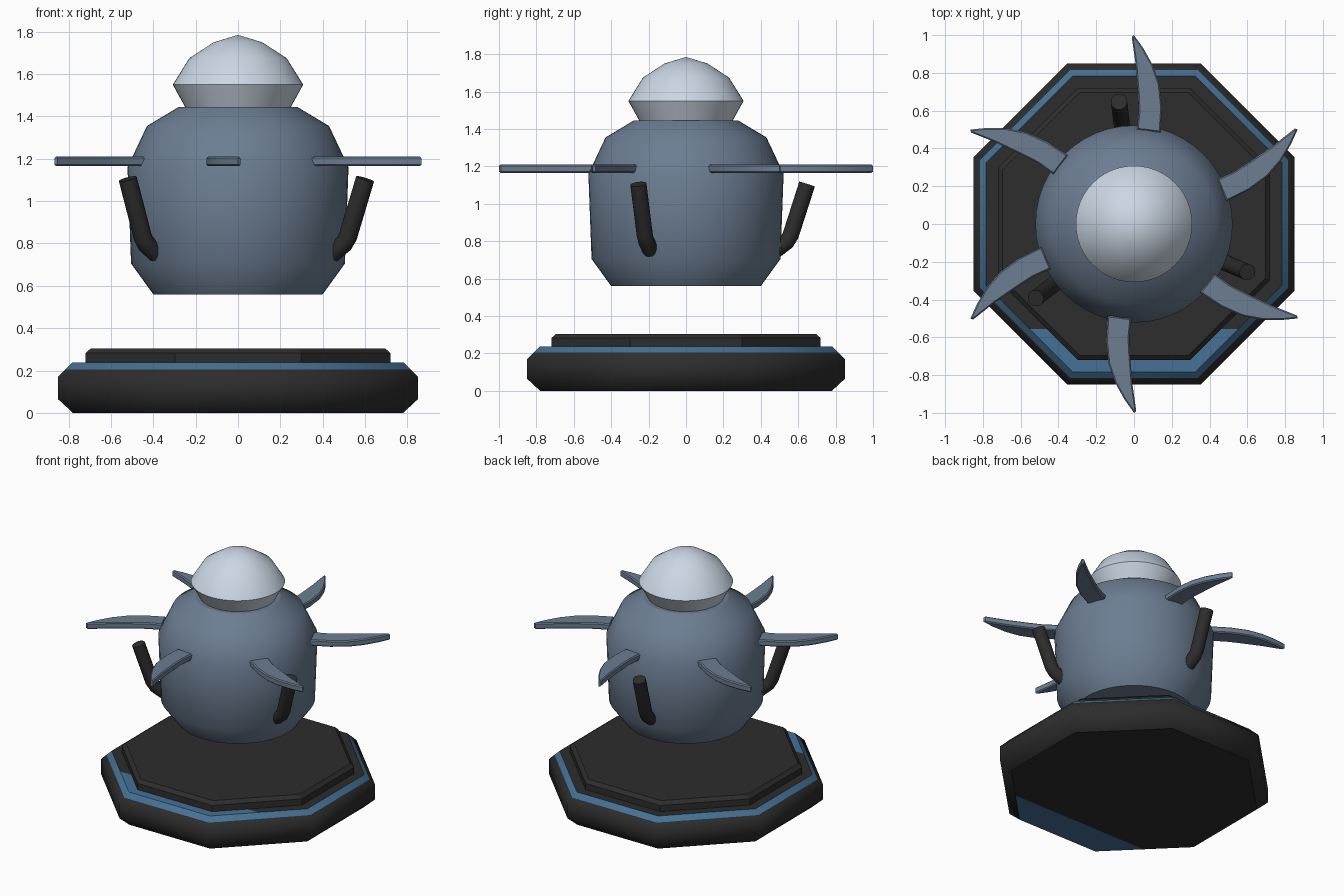
import bpy, bmesh, math
from mathutils import Matrix, Vector

if "Cube" in bpy.data.objects:
    bpy.data.objects.remove(bpy.data.objects["Cube"])


def material(name, rgb):
    m = bpy.data.materials.new(name)
    m.diffuse_color = (*rgb, 1)
    m.use_nodes = True
    m.node_tree.nodes["Principled BSDF"].inputs["Base Color"].default_value = m.diffuse_color
    return m


DARK = material("charcoal", (0.026, 0.026, 0.026))
BLUE = material("blue", (0.06, 0.165, 0.30))
SLATE = material("slate", (0.15, 0.205, 0.285))
PALE = material("pale_grey", (0.60, 0.68, 0.78))


def finish(name, bm, mats, angle):
    bmesh.ops.recalc_face_normals(bm, faces=bm.faces)
    me = bpy.data.meshes.new(name)
    bm.to_mesh(me)
    bm.free()
    for m in mats:
        me.materials.append(m)
    ob = bpy.data.objects.new(name, me)
    bpy.context.collection.objects.link(ob)
    bpy.ops.object.select_all(action='DESELECT')
    ob.select_set(True)
    bpy.context.view_layer.objects.active = ob
    bpy.ops.object.shade_smooth_by_angle(angle=math.radians(angle))
    # level faces stay flat
    for p in me.polygons:
        if abs(p.normal.z) > 0.97:
            p.use_smooth = False
    return ob


def lathe(profile, sides, flats=False):
    """Stack rings of (radius, z); flats=True treats radius as apothem."""
    bm = bmesh.new()
    k = 1 / math.cos(math.pi / sides) if flats else 1
    off = 0.5 if flats else 0
    rings = []
    for r, z in profile:
        if r == 0:
            rings.append([bm.verts.new((0, 0, z))])
            continue
        rings.append([bm.verts.new((r * k * math.cos(2 * math.pi * (i + off) / sides),
                                    r * k * math.sin(2 * math.pi * (i + off) / sides), z))
                      for i in range(sides)])
    for a, b in zip(rings, rings[1:]):
        for i in range(sides):
            j = (i + 1) % sides
            if len(b) == 1:
                bm.faces.new((a[i], a[j], b[0]))
            else:
                bm.faces.new((a[i], a[j], b[j], b[i]))
    bm.faces.new(rings[0])
    if len(rings[-1]) > 1:
        bm.faces.new(rings[-1])
    return bm


# Octagonal base with blue trim and blue front segment
bm = lathe([(0.78, 0), (0.85, 0.065), (0.85, 0.17), (0.815, 0.205), (0.783, 0.237)], 8, True)
bmesh.ops.bisect_plane(bm, geom=bm.verts[:] + bm.edges[:] + bm.faces[:],
                       plane_co=(0, -0.555, 0), plane_no=(0, 1, 0))
bm.normal_update()
for f in bm.faces:
    c = f.calc_center_median()
    level = abs(f.normal.z) > 0.97
    if (level and c.y < -0.555) or (not level and c.z > 0.206):
        f.material_index = 1
finish("base", bm, [DARK, BLUE], 50)

# Raised plate on the base
finish("base_plate", lathe([(0.72, 0.23), (0.72, 0.282), (0.695, 0.305)], 8, True), [DARK], 30)

# Hovering body and dome cap
finish("body", lathe([(0.40, 0.56), (0.505, 0.705), (0.522, 1.16), (0.43, 1.355), (0.28, 1.445)], 48),
       [SLATE], 60)
finish("dome", lathe([(0.25, 1.445), (0.308, 1.55), (0.23, 1.675), (0.115, 1.75), (0, 1.785)], 48),
       [PALE], 60)

# Six curved blades
outline = [(0.015, 0.50), (0.14, 0.485), (0.148, 0.62), (0.135, 0.74), (0.10, 0.84),
           (0.05, 0.93), (0.0, 1.0), (-0.012, 0.99), (0.008, 0.85), (0.02, 0.70), (0.025, 0.60)]
for n in range(6):
    bm = bmesh.new()
    f = bm.faces.new([bm.verts.new((x, y, 1.165)) for x, y in outline])
    ext = bmesh.ops.extrude_face_region(bm, geom=[f])
    bmesh.ops.translate(bm, vec=(0, 0, 0.045),
                        verts=[v for v in ext["geom"] if isinstance(v, bmesh.types.BMVert)])
    rim = [e for e in bm.edges if abs(e.verts[0].co.z - e.verts[1].co.z) < 1e-4]
    bmesh.ops.bevel(bm, geom=rim, offset=0.007, segments=1, affect='EDGES')
    bm.transform(Matrix.Rotation(math.radians(60 * n), 4, 'Z'))
    finish(f"blade_{n + 1}", bm, [SLATE], 30)

# Three bent rods around the lower body
path = [(0.42, 0.705), (0.545, 0.80), (0.563, 0.83), (0.652, 1.105)]
SIDES, RAD = 14, 0.044
for n, deg in enumerate((97, -23, 217)):
    bm = bmesh.new()
    rings = []
    for i in range(len(path)):
        a = Vector(path[max(i - 1, 0)])
        b = Vector(path[min(i + 1, len(path) - 1)])
        d = (b - a).normalized()
        ring = []
        for s in range(SIDES):
            t = 2 * math.pi * s / SIDES
            u = RAD * math.cos(t)
            ring.append(bm.verts.new((path[i][0] - d.y * u, RAD * math.sin(t), path[i][1] + d.x * u)))
        rings.append(ring)
    for p, q in zip(rings, rings[1:]):
        for s in range(SIDES):
            k = (s + 1) % SIDES
            bm.faces.new((p[s], p[k], q[k], q[s]))
    bm.faces.new(rings[0])
    bm.faces.new(rings[-1])
    bm.transform(Matrix.Rotation(math.radians(deg), 4, 'Z'))
    finish(f"rod_{n + 1}", bm, [DARK], 45)
